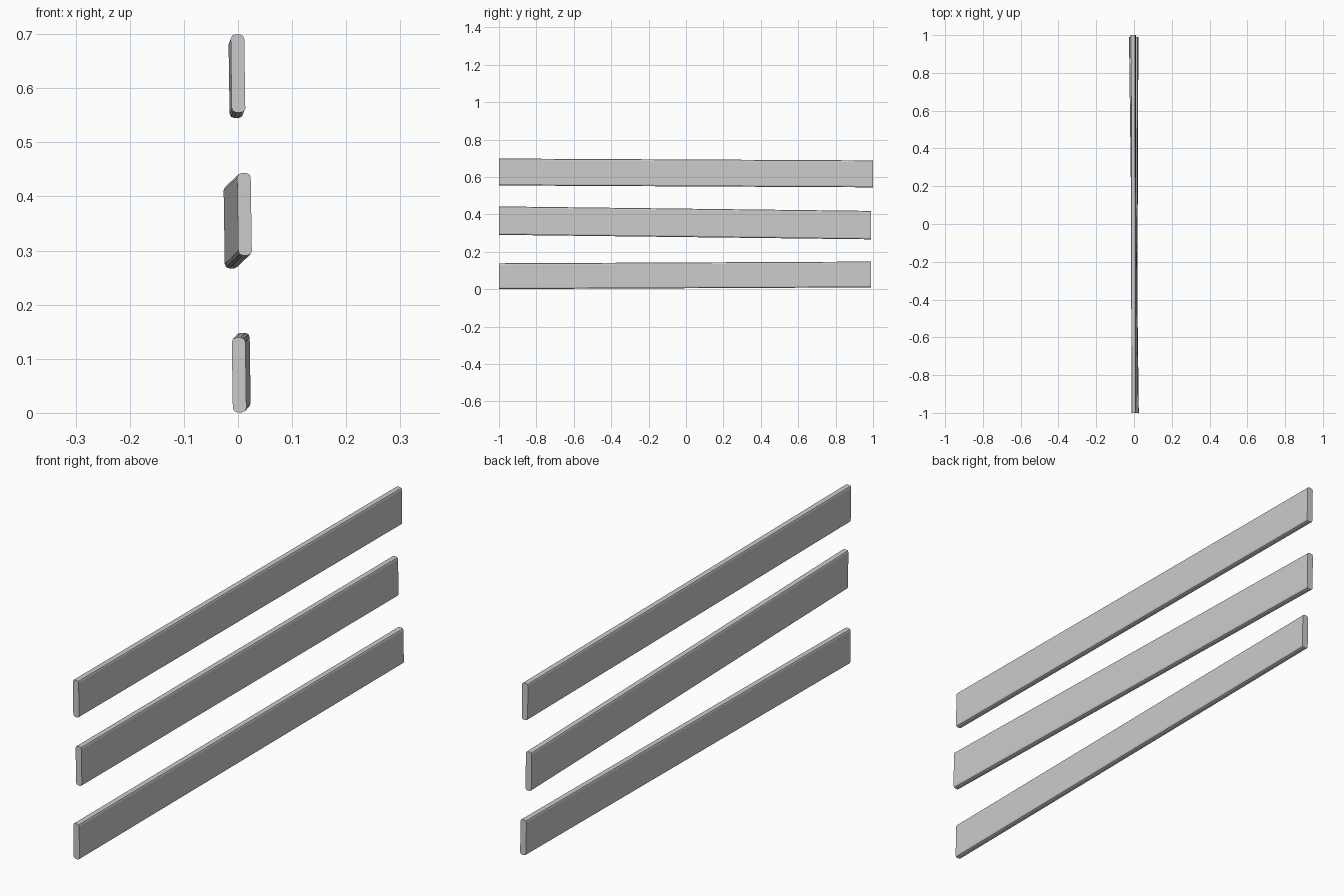
import bpy
import bmesh

if "Cube" in bpy.data.objects:
    bpy.data.objects.remove(bpy.data.objects["Cube"], do_unlink=True)

# Plain grey paint
grey = bpy.data.materials.new("grey")
grey.use_nodes = True
colour = (0.6, 0.6, 0.6, 1)
grey.diffuse_color = colour
grey.node_tree.nodes["Principled BSDF"].inputs["Base Color"].default_value = colour

THICK = 0.025
LEAN = -0.015  # slight sideways lean per unit of height


def plank(name, height, front, back):
    """Board with eased long edges, running between two end centres."""
    bm = bmesh.new()
    bmesh.ops.create_cube(bm, size=1)
    for v in bm.verts:
        v.co.x *= THICK
        v.co.z *= height
    long_edges = [e for e in bm.edges
                  if abs(e.verts[0].co.y - e.verts[1].co.y) > 0.5]
    bmesh.ops.bevel(bm, geom=long_edges, offset=0.008, segments=2,
                    profile=0.5, affect='EDGES')
    # Shear the board so each end sits on its own centre
    for v in bm.verts:
        end = front if v.co.y < 0 else back
        v.co.x += end[0] + LEAN * v.co.z
        v.co.y = end[1]
        v.co.z += end[2]
    bmesh.ops.recalc_face_normals(bm, faces=bm.faces)
    mesh = bpy.data.meshes.new(name)
    bm.to_mesh(mesh)
    bm.free()
    mesh.materials.append(grey)
    obj = bpy.data.objects.new(name, mesh)
    bpy.context.collection.objects.link(obj)


# Three slightly crooked fence boards
plank("top_board", 0.144, (0.0, -1.0, 0.627), (-0.004, 1.0, 0.617))
plank("middle_board", 0.152, (0.012, -1.0, 0.367), (-0.013, 0.99, 0.343))
plank("bottom_board", 0.138, (0.002, -1.0, 0.07), (0.01, 0.99, 0.079))
